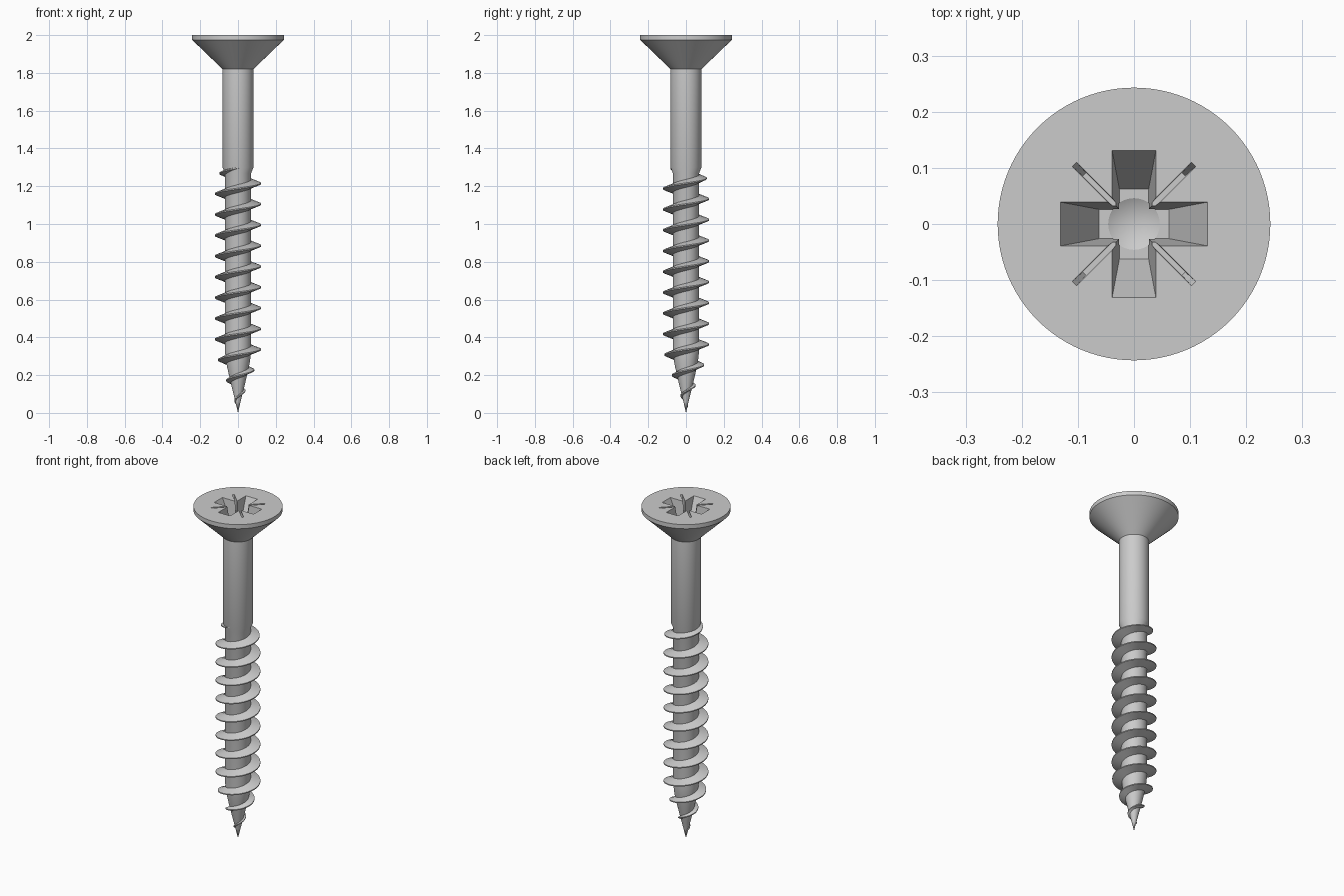
import bpy, bmesh, math
from mathutils import Matrix

if "Cube" in bpy.data.objects:
    bpy.data.objects.remove(bpy.data.objects["Cube"])


def finish(name, bm, smooth=True):
    bmesh.ops.recalc_face_normals(bm, faces=bm.faces)
    me = bpy.data.meshes.new(name)
    bm.to_mesh(me)
    bm.free()
    ob = bpy.data.objects.new(name, me)
    bpy.context.collection.objects.link(ob)
    if smooth:
        activate(ob)
        bpy.ops.object.shade_smooth_by_angle(angle=math.radians(30))
    return ob


def activate(ob):
    bpy.ops.object.select_all(action='DESELECT')
    ob.select_set(True)
    bpy.context.view_layer.objects.active = ob


def interp(table, z):
    if z <= table[0][0]:
        return table[0][1]
    for (z0, r0), (z1, r1) in zip(table, table[1:]):
        if z <= z1:
            return r0 + (r1 - r0) * (z - z0) / (z1 - z0)
    return table[-1][1]


def lathe(name, profile, n=96):
    """Closed solid of revolution; profile is (z, r) from bottom to top."""
    bm = bmesh.new()
    rings = []
    for z, r in profile:
        if r == 0:
            rings.append([bm.verts.new((0, 0, z))] * n)
        else:
            rings.append([bm.verts.new((r * math.cos(2 * math.pi * i / n),
                                        r * math.sin(2 * math.pi * i / n), z)) for i in range(n)])
    for a, b in zip(rings, rings[1:]):
        for i in range(n):
            j = (i + 1) % n
            bm.faces.new(list(dict.fromkeys((a[i], a[j], b[j], b[i]))))
    for ring in (rings[0], rings[-1]):
        if ring[0] is not ring[1]:
            bm.faces.new(ring)
    return finish(name, bm)


def frustum(name, bottom, top, z0, z1, angle=0):
    """Tapered box cutter; bottom/top are (x0, x1, half_width)."""
    bm = bmesh.new()
    rows = []
    for (x0, x1, h), z in ((bottom, z0), (top, z1)):
        rows.append([bm.verts.new(p) for p in ((x0, -h, z), (x1, -h, z), (x1, h, z), (x0, h, z))])
    a, b = rows
    bm.faces.new(a)
    bm.faces.new(b)
    for i in range(4):
        j = (i + 1) % 4
        bm.faces.new((a[i], a[j], b[j], b[i]))
    bmesh.ops.transform(bm, matrix=Matrix.Rotation(angle, 4, 'Z'), verts=bm.verts)
    return finish(name, bm, False)


def cut(ob, cutter):
    activate(ob)
    m = ob.modifiers.new("cut", 'BOOLEAN')
    m.operation, m.solver, m.object = 'DIFFERENCE', 'EXACT', cutter
    bpy.ops.object.modifier_apply(modifier=m.name)
    bpy.data.objects.remove(cutter)


# Head, shank, core and point as one turned body
CORE = [(0, 0), (0.06, 0.014), (0.12, 0.029), (0.2, 0.048), (0.27, 0.063), (0.33, 0.07), (1.27, 0.07)]
body = lathe("screw_body", CORE + [(1.3, 0.082), (1.82, 0.082), (1.975, 0.243), (2.0, 0.243)])

# Cross recess: tapered arms, central conical pit, thin diagonal ticks
FLOOR, OVER = 1.86, 0.02
k = 1 + OVER / (2 - FLOOR)
end = 0.062 + (0.131 - 0.062) * k
half = 0.026 + (0.039 - 0.026) * k
for i in range(2):
    cut(body, frustum("arm_cutter", (-0.062, 0.062, 0.026), (-end, end, half),
                      FLOOR, 2 + OVER, i * math.pi / 2))
cut(body, lathe("pit_cutter", [(FLOOR - 0.025, 0), (FLOOR, 0.046), (FLOOR + 0.004, 0.046)], 48))
for i in range(4):
    cut(body, frustum("tick_cutter", (0.02, 0.125, 0.004), (0.02, 0.152, 0.0055),
                      1.93, 2.005, math.pi / 4 + i * math.pi / 2))
activate(body)
bpy.ops.object.shade_smooth_by_angle(angle=math.radians(30))

# Right-handed helical thread, tapering at both ends
PITCH, STEPS = 0.11, 48
CREST = [(0.03, 0.008), (0.12, 0.04), (0.17, 0.062), (0.225, 0.086), (0.28, 0.107),
         (0.335, 0.122), (1.215, 0.122), (1.27, 0.098), (1.3, 0.08)]
bm = bmesh.new()
prev = None
first = int((0.03 - 1.215) / PITCH * STEPS)
last = int((1.3 - 1.215) / PITCH * STEPS)
for s in range(first, last + 1):
    a = 2 * math.pi * s / STEPS
    z = 1.215 + PITCH * s / STEPS
    core, crest = interp(CORE, z), interp(CREST, z)
    crest = max(crest, core * 0.9)
    base = 0.006 + 0.02 * min(1, max(0, crest - core) / 0.045)
    tip = 0.003
    inner = core * 0.8
    ring = [bm.verts.new((r * math.cos(a), r * math.sin(a), z + dz))
            for r, dz in ((inner, -base), (crest, -tip), (crest, tip), (inner, base))]
    if prev:
        for i in range(4):
            j = (i + 1) % 4
            bm.faces.new((prev[i], prev[j], ring[j], ring[i]))
    else:
        bm.faces.new(ring)
    prev = ring
bm.faces.new(prev)
finish("thread", bm)
